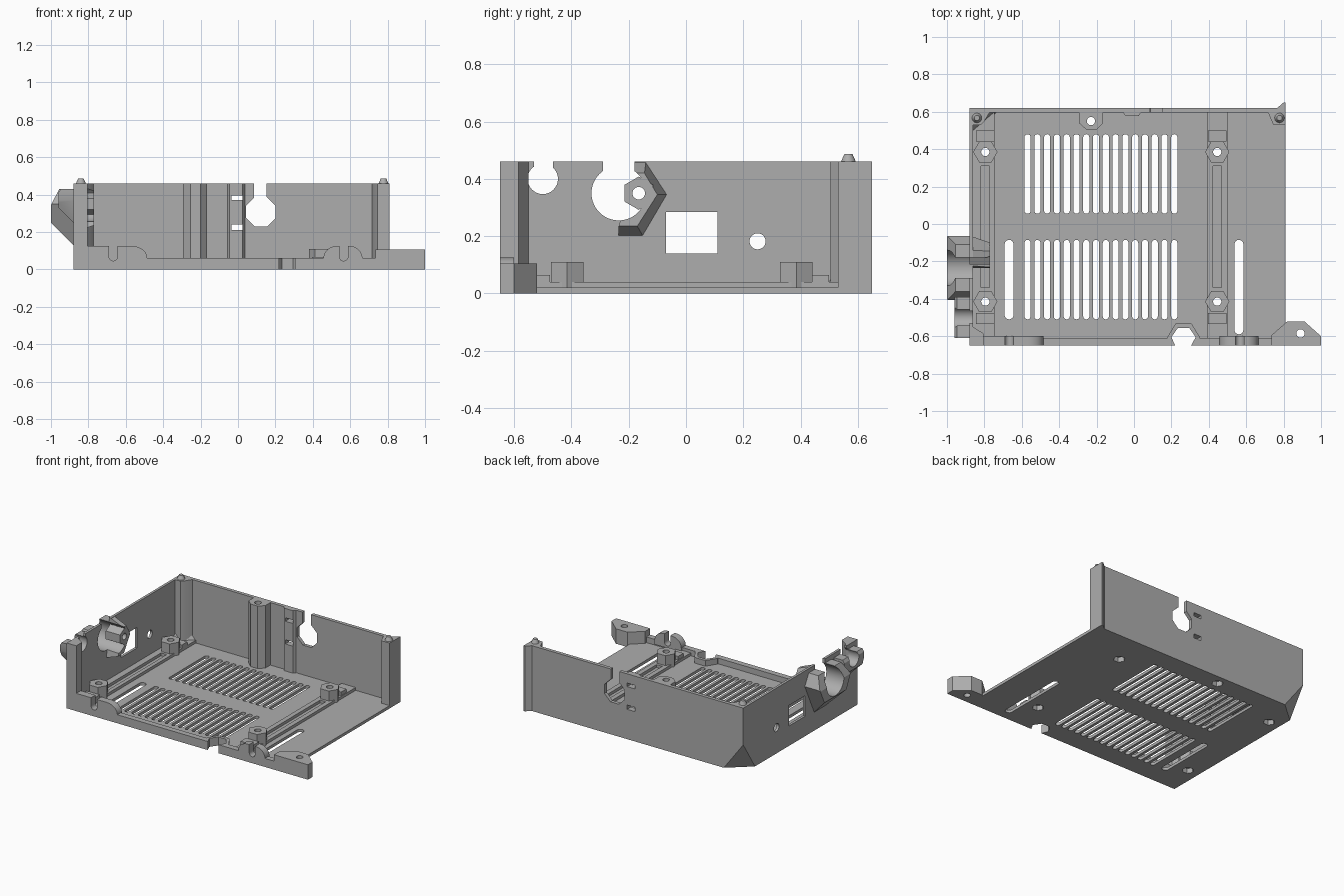
import bpy, bmesh, math
from mathutils import Vector

if "Cube" in bpy.data.objects:
    bpy.data.objects.remove(bpy.data.objects["Cube"])

grey = bpy.data.materials.new("plastic grey")
grey.use_nodes = True
grey.diffuse_color = (0.42, 0.42, 0.42, 1)
grey.node_tree.nodes["Principled BSDF"].inputs["Base Color"].default_value = grey.diffuse_color


def place(axis, point, depth):
    """Put a flat outline point into space, with depth along the chosen axis."""
    a, b = point
    return {"x": (depth, a, b), "y": (a, depth, b), "z": (a, b, depth)}[axis]


def prism(name, axis, outline, low, high, end_outline=None):
    """Extrude an outline along an axis, optionally tapering to a second one."""
    bm = bmesh.new()
    start = [bm.verts.new(place(axis, p, low)) for p in outline]
    end = [bm.verts.new(place(axis, p, high)) for p in (end_outline or outline)]
    bm.faces.new(start)
    bm.faces.new(end)
    count = len(start)
    for i in range(count):
        j = (i + 1) % count
        bm.faces.new((start[i], start[j], end[j], end[i]))
    bmesh.ops.recalc_face_normals(bm, faces=bm.faces)
    mesh = bpy.data.meshes.new(name)
    bm.to_mesh(mesh)
    bm.free()
    mesh.materials.append(grey)
    obj = bpy.data.objects.new(name, mesh)
    bpy.context.collection.objects.link(obj)
    return obj


def rect(left, right, bottom, top):
    return [(left, bottom), (right, bottom), (right, top), (left, top)]


def ring(centre, radius, sides=32, turn=0.0):
    return [(centre[0] + radius * math.cos(turn + math.tau * i / sides),
             centre[1] + radius * math.sin(turn + math.tau * i / sides)) for i in range(sides)]


def slot(x, width, bottom, top):
    r = width / 2
    arc = [math.pi * i / 8 for i in range(9)]
    return ([(x + r * math.cos(t), top - r + r * math.sin(t)) for t in arc]
            + [(x - r * math.cos(t), bottom + r - r * math.sin(t)) for t in arc])


def boolean(target, cutter, operation="DIFFERENCE"):
    mod = target.modifiers.new("cut", "BOOLEAN")
    mod.operation, mod.solver, mod.object = operation, "EXACT", cutter
    with bpy.context.temp_override(object=target, active_object=target):
        bpy.ops.object.modifier_apply(modifier=mod.name)


def cut(target, axis, outline, low=-2, high=2, operation="DIFFERENCE"):
    cutter = prism("cutter", axis, outline, low, high)
    boolean(target, cutter, operation)
    bpy.data.objects.remove(cutter)


LEFT, RIGHT, FRONT, BACK, TOP = -0.88, 0.81, -0.65, 0.62, 0.46
FLOOR, RAIL, LIP = 0.02, 0.04, 0.06
posts = [(x, y) for x in (-0.795, 0.445) for y in (-0.415, 0.385)]
boss = (-0.23, 0.55)
notch = [(0.22, -0.7), (0.22, FRONT), (0.2, -0.605), (0.235, -0.555),
         (0.295, -0.555), (0.33, -0.605), (0.305, FRONT), (0.305, -0.7)]

# Floor with ventilation slots
floor = prism("floor", "z", rect(LEFT, RIGHT, FRONT, BACK), 0, FLOOR)
for i in range(16):
    for low in (-0.51, 0.055):
        cut(floor, "z", slot(-0.569 + i * 0.0523, 0.033, low, low + 0.425))
cut(floor, "z", slot(-0.668, 0.048, -0.51, -0.085))
cut(floor, "z", slot(0.561, 0.048, -0.59, -0.085))

# Raised rails under the posts
rails = []
for side, x, left, right in (("right", -0.795, LEFT, -0.745), ("left", 0.445, 0.39, 0.5)):
    rail = prism(side + "_rail", "z", rect(left, right, -0.61, 0.6), 0, RAIL)
    cut(rail, "z", rect(x - 0.022, x + 0.022, -0.34, 0.31), FLOOR, 1)
    rails.append(rail)
    for y in (-0.505, 0.47):
        prism(side + "_rail_step", "z", rect(x - 0.05, x + 0.05, y - 0.03, y + 0.03), FLOOR, 0.065)

# Hexagonal mounting posts
standoffs = [prism("mounting_post", "z", ring(p, 0.065, 6), 0, 0.11) for p in posts]

# Back wall with keyhole and cable tie slots
back_wall = prism("back_wall", "y", rect(LEFT, RIGHT, 0, TOP), 0.595, BACK)
tie_plate = prism("tie_plate", "z", [(-0.06, 0.6), (-0.045, 0.577), (0.025, 0.577), (0.04, 0.6)], FLOOR, TOP)
for part in (back_wall, tie_plate):
    cut(part, "y", rect(-0.035, 0.025, 0.37, 0.395))
    cut(part, "y", rect(-0.035, 0.025, 0.21, 0.24))
    cut(part, "y", ring((0.122, 0.307), 0.085, 8, math.pi / 8))
    cut(part, "y", rect(0.085, 0.152, 0.3, 1))
prism("back_wall_spur", "z", [(0.765, BACK - 0.01), (RIGHT, BACK - 0.01), (RIGHT, 0.65), (0.8, 0.65), (0.765, BACK)], 0, TOP)
back_boss = prism("back_boss", "z", [(-0.295, 0.6), (-0.295, 0.54), (-0.255, 0.505),
                                     (-0.2, 0.505), (-0.165, 0.54), (-0.165, 0.6)], 0, TOP)

# Side wall with connector openings
side_wall = prism("side_wall", "x", rect(FRONT, BACK, 0, TOP), LEFT, -0.862)
cut(side_wall, "x", rect(-0.07, 0.11, 0.14, 0.285))
cut(side_wall, "x", ring((0.25, 0.182), 0.028))

# Corner posts and locating pegs
corner_post = prism("back_right_post", "z", [(LEFT, BACK), (LEFT, 0.53), (-0.82, 0.53), (-0.8, 0.55), (-0.77, 0.6), (-0.77, BACK)], 0, TOP)
prism("back_left_post", "z", [(0.715, 0.6), (0.745, 0.53), (RIGHT, 0.53), (RIGHT, BACK), (0.715, BACK)], 0, TOP)
prism("front_right_post", "z", [(LEFT, FRONT), (-0.805, FRONT), (-0.805, -0.585), (-0.86, -0.55), (LEFT, -0.55)], 0, TOP)
for x in (-0.84, 0.778):
    prism("locating_peg", "z", ring((x, 0.567), 0.026, 24), TOP, 0.487, ring((x, 0.567), 0.014, 24))

# Front lip with two rounded, notched mounds
mound = [math.pi / 2 * i / 10 for i in range(11)]
fall = [(math.sin(t), LIP + 0.065 * math.cos(t)) for t in mound]
lip = prism("front_lip", "y", rect(LEFT, 0.75, 0, LIP), FRONT, -0.61)
right_mound = prism("right_mound", "y", [(-0.82, 0.03), (-0.82, 0.125)]
                    + [(-0.57 + 0.085 * s, z) for s, z in fall] + [(-0.485, 0.03)], FRONT, -0.6)
left_mound = prism("left_mound", "y", [(0.457, 0.03)] + [(0.53 - 0.073 * s, z) for s, z in reversed(fall)]
                   + [(0.595 + 0.07 * s, z) for s, z in fall] + [(0.665, 0.03)], FRONT, -0.6)
for x in (-0.667, 0.565):
    for part in (lip, right_mound, left_mound):
        cut(part, "y", slot(x, 0.046, 0.045, 1))
notch_rim = prism("notch_rim", "z", [(0.19, FRONT), (0.178, -0.605), (0.222, -0.533),
                                     (0.308, -0.533), (0.352, -0.605), (0.335, FRONT)], 0, LIP)
for part in (floor, lip, notch_rim):
    cut(part, "z", notch)

# Screw ear beside the front lip
ear = prism("screw_ear", "z", [(0.735, FRONT), (1, FRONT), (1, -0.6), (0.91, -0.52), (0.82, -0.52), (0.735, -0.595)], 0, 0.105)
cut(ear, "z", ring((0.89, -0.585), 0.022, 24))

# Screw holes with nut pockets underneath
for centre in posts + [boss]:
    for part in [floor, back_boss] + rails + standoffs:
        cut(part, "z", ring(centre, 0.022, 24))
        cut(part, "z", ring(centre, 0.038, 6), -1, 0.035)

# Outer cable saddles, tapered towards their ends
big, small = (-0.235, 0.35), (-0.5, 0.4)
big_saddle = prism("big_saddle", "x", [(-0.065, 0.35), (-0.17, 0.13), (-0.3, 0.13), (-0.405, 0.35),
                                       (-0.345, TOP), (-0.125, TOP)], -1, -0.865)
cut(big_saddle, "y", [(-1, 0.25), (-1, 0.345), (-0.955, 0.43), (-0.88, 0.43), (-0.86, TOP),
                      (-0.86, 0.13), (LEFT, 0.13)], operation="INTERSECT")
small_saddle = prism("small_saddle", "x", [(-0.61, 0.43), (-0.61, 0.37), (-0.56, 0.25), (-0.44, 0.25),
                                           (-0.39, 0.37), (-0.39, 0.43)], -0.96, -0.865)
cut(small_saddle, "y", [(-0.96, 0.33), (-0.96, 0.41), (-0.94, 0.44), (-0.86, 0.44), (-0.86, 0.25), (LEFT, 0.25)],
    operation="INTERSECT")

# Inner half clamp with its nut boss
clamp = prism("inner_clamp", "x", [(-0.235, 0.2), (-0.15, 0.2), (-0.065, 0.345), (-0.14, TOP), (-0.18, TOP)],
              -0.87, -0.77, [(-0.235, 0.235), (-0.17, 0.235), (-0.1, 0.345), (-0.145, 0.42), (-0.18, 0.42)])
for part in (side_wall, big_saddle, small_saddle, clamp):
    cut(part, "x", ring(big, 0.095, 48))
    cut(part, "x", rect(-0.29, -0.18, 0.36, 1))
    cut(part, "x", ring(small, 0.053))
    cut(part, "x", rect(-0.53, -0.465, 0.41, 1))
nut_boss = prism("nut_boss", "x", ring((-0.165, 0.35), 0.058, 6, math.pi / 6), -0.88, -0.769)
for part in (clamp, nut_boss):
    cut(part, "x", ring((-0.165, 0.35), 0.022, 24))


# Bevelled bottom corner, thickened inside
def corner(name, size, out):
    origin = Vector((LEFT - out, BACK + out, -out))
    x, y, z = (origin + Vector(v) * size for v in ((0.15, 0, 0), (0, -0.13, 0), (0, 0, 0.2)))
    tip = (origin.x, origin.y)
    return prism(name, "z", [tip, x.xy, y.xy], origin.z, z.z,
                 [tip, (tip[0] + 0.0001, tip[1]), (tip[0], tip[1] - 0.0001)])


corner_fill = corner("corner_fill", 1.25, 0)
wedge = corner("cutter", 1.2, 0.01)
for part in (floor, back_wall, side_wall, corner_post, corner_fill, rails[0]):
    boolean(part, wedge)
bpy.data.objects.remove(wedge)

for obj in bpy.context.collection.objects:
    if obj.type == "MESH":
        with bpy.context.temp_override(object=obj, active_object=obj, selected_objects=[obj],
                                       selected_editable_objects=[obj]):
            bpy.ops.object.shade_smooth_by_angle(angle=math.radians(25))
